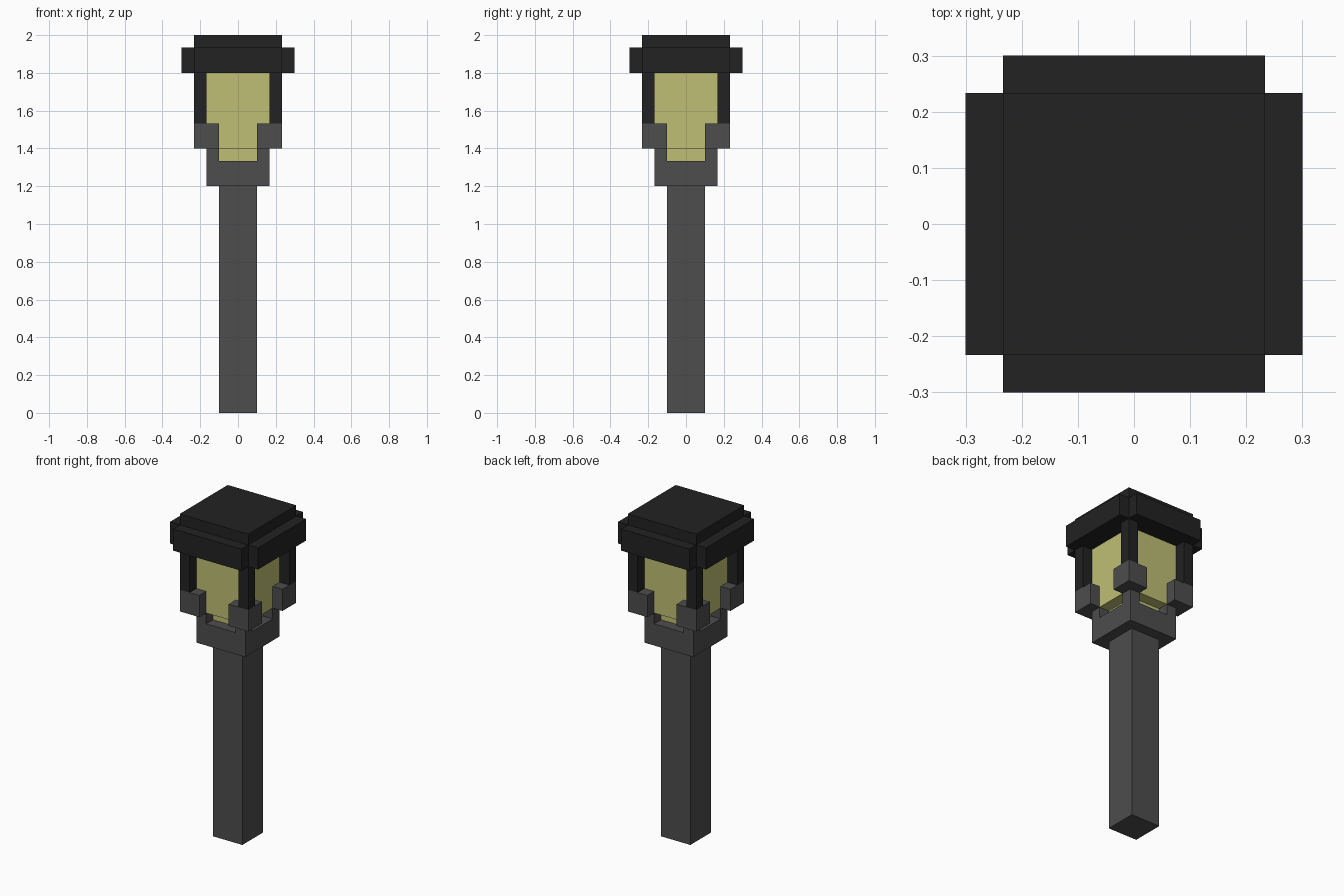
import bpy
import bmesh

cube = bpy.data.objects.get("Cube")
if cube:
    bpy.data.objects.remove(cube, do_unlink=True)

U = 1 / 15  # one block of the design grid


def make_material(name, rgb):
    mat = bpy.data.materials.new(name)
    mat.use_nodes = True
    mat.diffuse_color = (*rgb, 1)
    mat.node_tree.nodes["Principled BSDF"].inputs["Base Color"].default_value = (*rgb, 1)
    return mat


GREY = make_material("stone grey", (0.075, 0.075, 0.075))
BLACK = make_material("iron black", (0.016, 0.016, 0.016))
GLOW = make_material("lamp yellow", (0.52, 0.52, 0.178))


def prism(name, outline, z0, z1, mat):
    """Extrude an outline (in grid blocks) from z0 to z1."""
    bm = bmesh.new()
    base = bm.faces.new([bm.verts.new((x * U, y * U, z0 * U)) for x, y in outline])
    top = bmesh.ops.extrude_face_region(bm, geom=[base])["geom"]
    bmesh.ops.translate(bm, vec=(0, 0, (z1 - z0) * U),
                        verts=[v for v in top if isinstance(v, bmesh.types.BMVert)])
    bmesh.ops.recalc_face_normals(bm, faces=bm.faces)
    mesh = bpy.data.meshes.new(name)
    bm.to_mesh(mesh)
    bm.free()
    mesh.materials.append(mat)
    obj = bpy.data.objects.new(name, mesh)
    bpy.context.collection.objects.link(obj)
    return obj


def rect(x0, x1, y0, y1):
    return [(x0, y0), (x1, y0), (x1, y1), (x0, y1)]


def square(half):
    return rect(-half, half, -half, half)


# Pole and the collar that holds the lantern
prism("pole", square(1.5), 0, 18, GREY)
prism("collar", square(2.5), 18, 20, GREY)

# Lamp: wide body on a narrower foot
prism("lamp_foot", square(1.5), 20, 21, GLOW)
prism("lamp_body", square(2.5), 21, 27, GLOW)

# Corner supports: collar stub, bracket and frame post on each corner
for side, sx in (("left", 1), ("right", -1)):
    for end, sy in (("front", -1), ("back", 1)):
        for part, a, b, z0, z1, mat in (("collar_stub", 1.5, 2.5, 20, 21, GREY),
                                        ("bracket", 1.5, 3.5, 21, 23, GREY),
                                        ("post", 2.5, 3.5, 23, 27, BLACK)):
            prism(f"{part}_{end}_{side}", rect(a * sx, b * sx, a * sy, b * sy), z0, z1, mat)

# Roof: notched-corner slab with a square cap
a, b = 3.5, 4.5
prism("roof", [(-a, -b), (a, -b), (a, -a), (b, -a), (b, a), (a, a),
               (a, b), (-a, b), (-a, a), (-b, a), (-b, -a), (-a, -a)], 27, 29, BLACK)
prism("roof_cap", square(3.5), 29, 30, BLACK)
